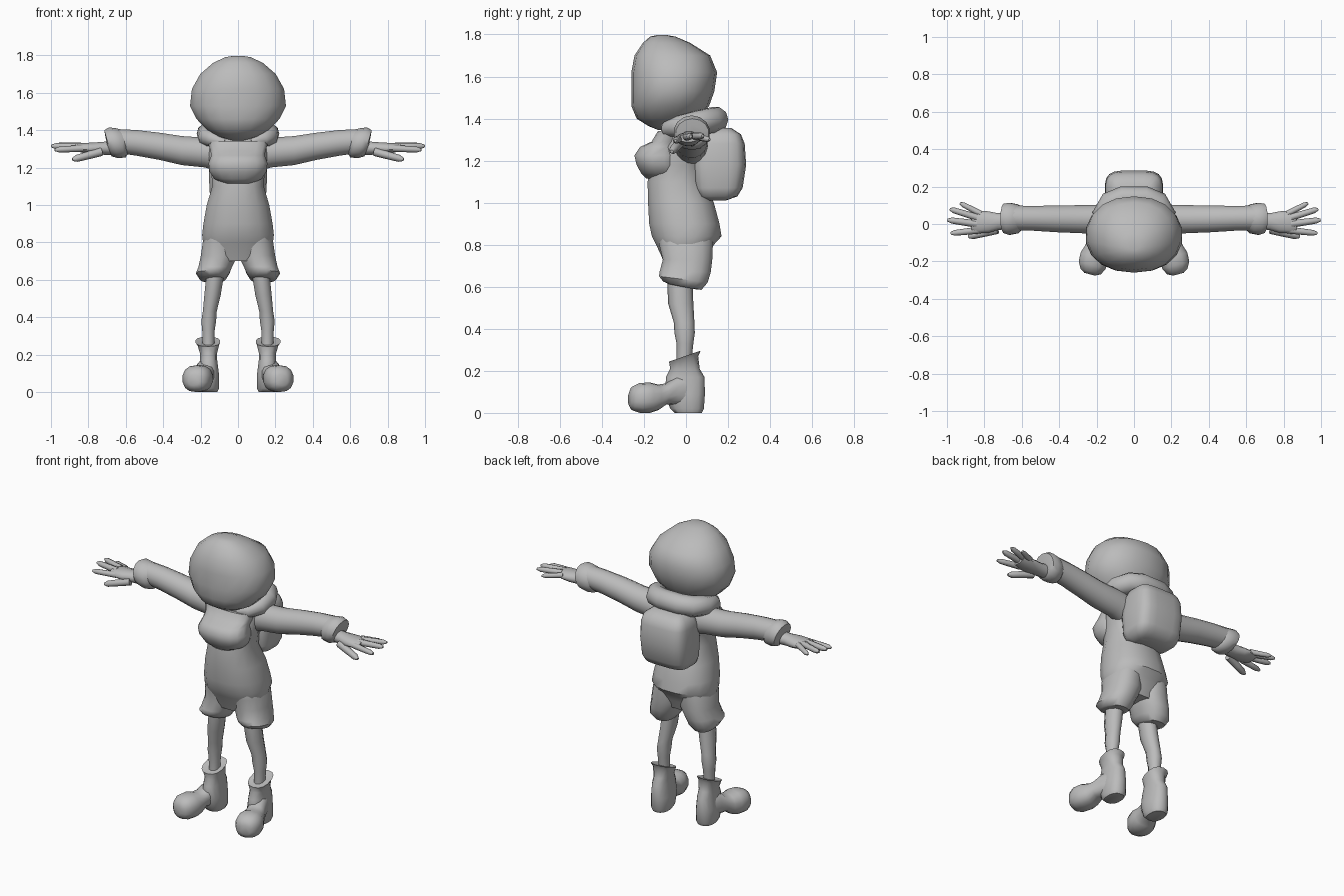
import bpy, bmesh, math
from mathutils import Vector, Matrix

grey = bpy.data.materials.new("clay grey")
grey.diffuse_color = (0.5, 0.5, 0.5, 1)


def finish(name, bm, mirror=False, angle=50):
    bmesh.ops.recalc_face_normals(bm, faces=bm.faces)
    mesh = bpy.data.meshes.new(name)
    bm.to_mesh(mesh)
    bm.free()
    mesh.materials.append(grey)
    ob = bpy.data.objects.new(name, mesh)
    bpy.context.collection.objects.link(ob)
    bpy.ops.object.select_all(action='DESELECT')
    bpy.context.view_layer.objects.active = ob
    ob.select_set(True)
    bpy.ops.object.shade_smooth_by_angle(angle=math.radians(angle))
    if mirror:
        ob.modifiers.new("mirror", 'MIRROR').use_mirror_merge = False
    return ob


def skin(bm, rows):
    """Bridge rings of points and cap both ends."""
    rings = [[bm.verts.new(p) for p in row] for row in rows]
    n = len(rings[0])
    for a, b in zip(rings, rings[1:]):
        for i in range(n):
            bm.faces.new((a[i], a[(i + 1) % n], b[(i + 1) % n], b[i]))
    bm.faces.new(rings[0])
    bm.faces.new(rings[-1])


def loft(name, rings, axis='Z', n=16, power=2.0, mirror=False, angle=50, turn=None):
    """Rings: (position, a min, a max, b min, b max, optional slope along b)."""
    rows = []
    for r in rings:
        t, a0, a1, b0, b1 = r[:5]
        slope = r[5] if len(r) > 5 else 0
        row = []
        for i in range(n):
            c, s = (f(2 * math.pi * (i + .5) / n) for f in (math.cos, math.sin))
            c = math.copysign(abs(c) ** (2 / power), c)
            s = math.copysign(abs(s) ** (2 / power), s)
            a = (a0 + a1) / 2 + c * (a1 - a0) / 2
            b = (b0 + b1) / 2 + s * (b1 - b0) / 2
            h = t + slope * s
            p = {'Z': (a, b, h), 'X': (h, a, b), 'Y': (a, h, b)}[axis]
            row.append(Vector(p))
        rows.append(row)
    bm = bmesh.new()
    skin(bm, rows)
    if turn:
        pivot, degrees = turn
        bmesh.ops.rotate(bm, verts=bm.verts, cent=pivot,
                         matrix=Matrix.Rotation(math.radians(degrees), 3, 'Z'))
    return finish(name, bm, mirror, angle)


def tube(bm, points, n=8):
    """Round tube through (x, y, z, radius) points."""
    pts = [Vector(p[:3]) for p in points]
    rows = []
    for i, p in enumerate(points):
        d = (pts[min(i + 1, len(pts) - 1)] - pts[max(i - 1, 0)]).normalized()
        u = d.cross(Vector((0, 0, 1))).normalized()
        v = u.cross(d)
        rows.append([pts[i] + p[3] * (u * math.cos(k * 2 * math.pi / n) + v * math.sin(k * 2 * math.pi / n))
                     for k in range(n)])
    skin(bm, rows)


# Head
loft("head", [
    (1.345, -.04, .04, -.13, -.04), (1.365, -.10, .10, -.18, .0), (1.40, -.165, .165, -.235, .06),
    (1.46, -.225, .225, -.26, .11), (1.53, -.26, .26, -.26, .135), (1.62, -.25, .25, -.26, .148),
    (1.70, -.205, .205, -.245, .115), (1.76, -.135, .135, -.205, .02), (1.79, -.07, .07, -.17, -.05),
    (1.797, -.03, .03, -.14, -.09)], power=2.2, n=18)

# Torso and neck
loft("torso", [
    (.70, -.15, .15, -.10, .09), (.76, -.175, .175, -.125, .115), (.80, -.19, .19, -.145, .135),
    (.84, -.195, .195, -.165, .172), (.90, -.188, .188, -.178, .162), (1.0, -.17, .17, -.183, .135),
    (1.10, -.14, .14, -.185, .09), (1.18, -.145, .145, -.17, .09), (1.28, -.165, .165, -.13, .11),
    (1.35, -.16, .16, -.12, .12), (1.40, -.12, .12, -.11, .1)], power=2.3)

# Padded bib on the chest
loft("chest_pad", [
    (1.115, -.08, .08, -.19, -.02), (1.14, -.13, .13, -.215, -.02), (1.18, -.155, .155, -.237, -.02),
    (1.225, -.16, .16, -.247, -.02), (1.265, -.145, .145, -.22, -.02), (1.29, -.15, .15, -.165, -.02),
    (1.34, -.165, .165, -.135, -.02)], power=2.5)

# Hood rolled around the neck
hood = bmesh.new()
half = [(.07, -.10, 1.335, .02), (.13, -.085, 1.35, .04), (.165, -.03, 1.365, .05),
        (.165, .05, 1.38, .058), (.125, .115, 1.39, .062), (.06, .14, 1.395, .062)]
tube(hood, half + [(-x, y, z, r) for x, y, z, r in reversed(half)], 10)
finish("hood", hood)

# Backpack
loft("backpack", [
    (1.01, -.10, .10, .10, .19), (1.03, -.14, .14, .055, .245), (1.07, -.153, .153, .04, .27),
    (1.18, -.157, .157, .03, .287), (1.28, -.153, .153, .05, .28), (1.325, -.14, .14, .075, .262),
    (1.355, -.10, .10, .11, .215)], power=4, n=20)

# Shorts legs with flared cuffs
loft("shorts_leg", [
    (.60, .085, .19, -.08, .045, -.012), (.605, .065, .205, -.11, .075, -.02),
    (.635, .045, .225, -.13, .105, -.015), (.67, .03, .213, -.128, .12), (.73, .0, .20, -.112, .127),
    (.80, .0, .19, -.13, .13), (.85, .0, .17, -.13, .13)], power=2.3, mirror=True)

# Bare legs
loft("leg", [
    (.24, .125, .19, -.045, .025), (.33, .123, .193, -.045, .035), (.38, .115, .198, -.055, .042),
    (.43, .112, .19, -.058, .04), (.52, .09, .182, -.085, .035), (.64, .07, .17, -.09, .03)],
     n=10, mirror=True)

# Boots: shaft with heel, then the foot turned outwards
loft("boot_shaft", [
    (.0, .11, .205, -.055, .075), (.02, .10, .213, -.075, .085), (.09, .10, .213, -.10, .09),
    (.17, .11, .205, -.095, .088), (.21, .11, .205, -.075, .065), (.255, .10, .218, -.08, .058, .015),
    (.27, .095, .228, -.08, .07, .026), (.265, .12, .20, -.06, .05, .02)], power=2.4, n=14, mirror=True)
loft("boot_foot", [
    (-.28, .13, .19, .035, .095), (-.265, .10, .215, .012, .125), (-.23, .083, .235, .0, .142),
    (-.18, .08, .238, .0, .145), (-.14, .09, .225, .012, .135), (-.10, .10, .215, .04, .14),
    (-.05, .10, .21, .035, .175), (.02, .11, .20, .02, .18)], axis='Y', n=14, power=2.4,
     mirror=True, turn=((.155, .02, 0), 15))

# Sleeves and turned cuffs
loft("sleeve", [
    (.08, -.06, .10, 1.17, 1.36), (.18, -.055, .105, 1.20, 1.362), (.30, -.05, .102, 1.212, 1.37),
    (.42, -.045, .10, 1.24, 1.388), (.54, -.037, .098, 1.262, 1.402), (.66, -.035, .10, 1.28, 1.408)],
     axis='X', mirror=True)
loft("cuff", [
    (.60, -.03, .09, 1.28, 1.40, .015), (.625, -.052, .107, 1.255, 1.41, .025),
    (.665, -.06, .115, 1.25, 1.415, .025), (.695, -.05, .11, 1.26, 1.40, .02),
    (.70, -.025, .085, 1.28, 1.37, .01)], axis='X', n=14, mirror=True)

# Hands
loft("palm", [
    (.66, -.025, .06, 1.265, 1.345), (.73, -.035, .06, 1.268, 1.338), (.78, -.05, .07, 1.27, 1.335),
    (.83, -.052, .073, 1.278, 1.332), (.87, -.042, .062, 1.288, 1.325)],
     axis='X', n=12, mirror=True)
fingers = bmesh.new()
for base, tip, r in [((.82, .055, 1.312), (.93, .112, 1.30), .015),
                     ((.84, .035, 1.315), (.985, .08, 1.318), .017),
                     ((.84, .0, 1.313), (.998, .022, 1.315), .018),
                     ((.83, -.033, 1.303), (.98, -.05, 1.295), .017),
                     ((.73, -.03, 1.285), (.885, -.068, 1.243), .021)]:
    a, b = Vector(base), Vector(tip)
    tube(fingers, [(*a.lerp(b, t), r * s) for t, s in ((0, 1.1), (.5, 1), (.85, .9), (1, .4))])
finish("fingers", fingers, mirror=True)
